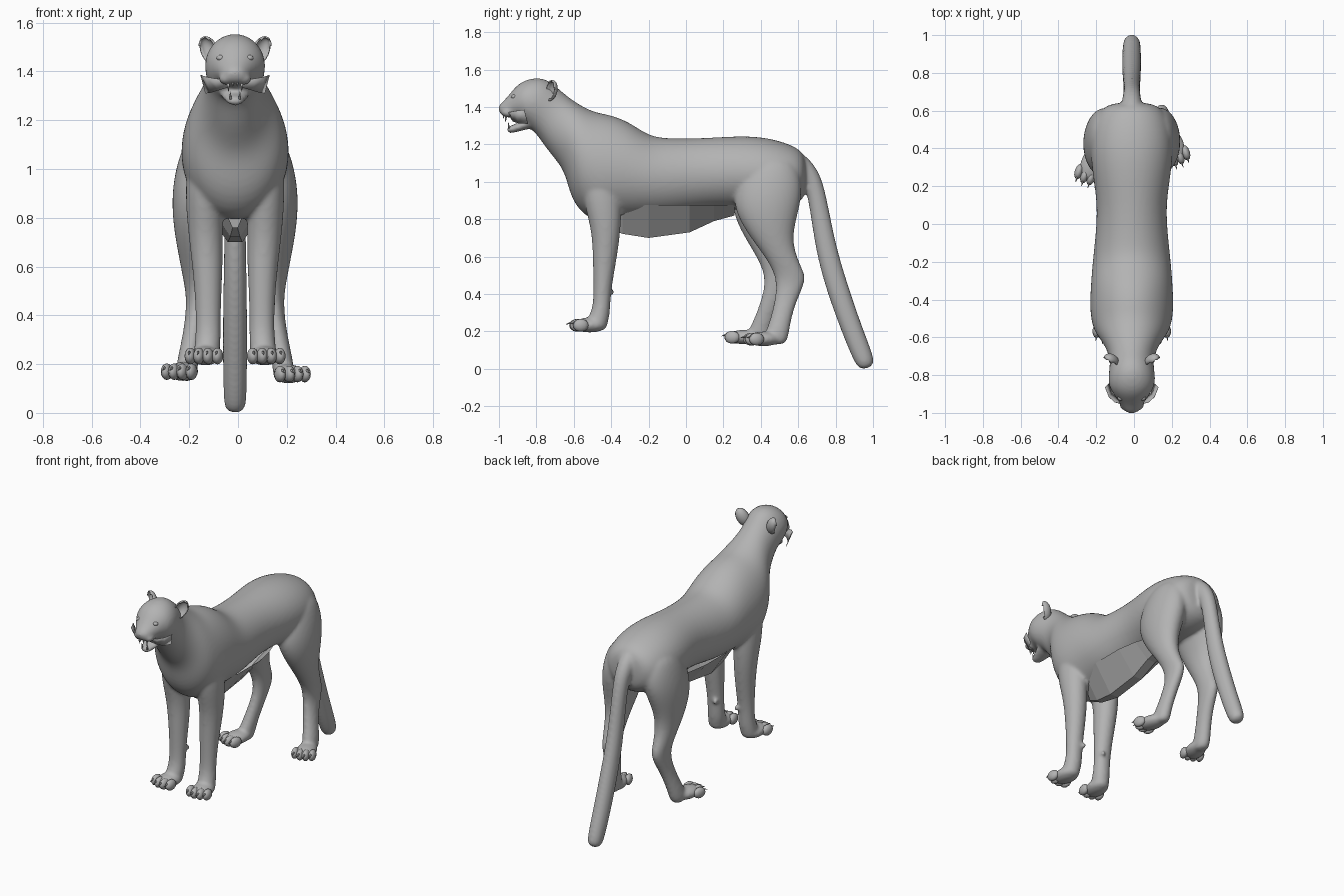
import bpy, bmesh, math
from mathutils import Vector, Matrix

if "Cube" in bpy.data.objects:
    bpy.data.objects.remove(bpy.data.objects["Cube"])

CX = -0.012  # body midline
grey = bpy.data.materials.new("plain grey")
grey.use_nodes = True
GREY = (0.45, 0.45, 0.45, 1)
grey.diffuse_color = GREY
grey.node_tree.nodes["Principled BSDF"].inputs["Base Color"].default_value = GREY


def finish(name, bm, smooth=True):
    bmesh.ops.recalc_face_normals(bm, faces=bm.faces)
    me = bpy.data.meshes.new(name)
    bm.to_mesh(me)
    bm.free()
    ob = bpy.data.objects.new(name, me)
    bpy.context.collection.objects.link(ob)
    me.materials.append(grey)
    for p in me.polygons:
        p.use_smooth = smooth
    return ob


def loft(bm, stations, n=16):
    """Elliptic rings: two opposite edge points (y, z), then x centre and half width."""
    rings = []
    for ya, za, yb, zb, x, hw in stations:
        a, b = Vector((x, ya, za)), Vector((x, yb, zb))
        mid, half = (a + b) / 2, (a - b) / 2
        rings.append([bm.verts.new(mid + half * math.cos(t) + Vector((hw * math.sin(t), 0, 0)))
                      for t in (2 * math.pi * k / n for k in range(n))])
    for r, s in zip(rings, rings[1:]):
        for k in range(n):
            j = (k + 1) % n
            bm.faces.new((r[k], r[j], s[j], s[k]))
    bm.faces.new(rings[0])
    bm.faces.new(rings[-1])


def ball(bm, loc, size, rot=None, seg=16):
    m = Matrix.Translation(loc) @ (rot or Matrix()) @ Matrix.Diagonal((*size, 1))
    return bmesh.ops.create_uvsphere(bm, u_segments=seg, v_segments=seg // 2 + 2, radius=1, matrix=m)["verts"]


def spike(bm, base, tip, r):
    d = Vector(tip) - Vector(base)
    m = Matrix.Translation(Vector(base) + d / 2) @ d.to_track_quat('Z', 'Y').to_matrix().to_4x4()
    bmesh.ops.create_cone(bm, cap_ends=True, segments=8, radius1=r, radius2=0.001, depth=d.length, matrix=m)


# Torso, neck and head: top edge, bottom edge, half width
trunk = [
    (.645, 1.13, .645, .96, .09), (.60, 1.19, .62, .88, .18), (.45, 1.24, .48, .83, .228),
    (.30, 1.252, .28, .85, .218), (.1, 1.237, .1, .85, .182), (-.1, 1.235, -.1, .81, .2),
    (-.2, 1.25, -.22, .805, .213), (-.30, 1.325, -.36, .80, .222), (-.40, 1.365, -.50, .77, .228),
    (-.48, 1.375, -.61, .88, .213), (-.55, 1.405, -.64, 1.02, .18), (-.62, 1.45, -.675, 1.09, .142),
    (-.68, 1.50, -.745, 1.17, .118), (-.73, 1.545, -.80, 1.255, .12), (-.79, 1.562, -.84, 1.285, .128),
    (-.86, 1.548, -.87, 1.315, .122), (-.91, 1.515, -.90, 1.335, .095), (-.95, 1.46, -.94, 1.34, .067),
    (-.985, 1.425, -.98, 1.348, .046), (-1.005, 1.405, -1.0, 1.37, .028)]
foreleg = [
    (-.52, 1.12, -.38, 1.12, .12, .06), (-.57, .95, -.34, .94, .128, .082), (-.505, .75, -.345, .75, .122, .074),
    (-.50, .6, -.37, .58, .112, .063), (-.495, .42, -.40, .42, .11, .052), (-.50, .32, -.405, .30, .11, .053),
    (-.53, .27, -.415, .25, .115, .056), (-.53, .215, -.43, .20, .12, .05)]
hindleg = [
    (.36, 1.14, .57, 1.14, .125, .07), (.28, 1.03, .62, 1.03, .14, .10), (.24, .89, .625, .91, .15, .113),
    (.30, .76, .585, .78, .168, .088),
    (.39, .64, .57, .66, .168, .066), (.46, .54, .62, .54, .162, .05), (.485, .45, .65, .48, .156, .043),
    (.47, .35, .59, .36, .168, .041), (.445, .25, .56, .25, .188, .043), (.42, .2, .55, .17, .198, .046),
    (.43, .13, .53, .125, .20, .042)]

bm = bmesh.new()
loft(bm, [(a, b, c, d, CX, w) for a, b, c, d, w in trunk])
# Lower jaw
loft(bm, [(-.80, 1.37, -.80, 1.29, CX, .075), (-.87, 1.33, -.87, 1.275, CX, .06),
          (-.92, 1.305, -.92, 1.262, CX, .042), (-.965, 1.295, -.955, 1.255, CX, .028)])


def lean(y, z, side):
    """The right hind leg stands further forward."""
    return y - (0.12 * max(0, 1 - z / .95) if side < 0 else 0)


for side in (-1, 1):
    loft(bm, [(a, b, c, d, CX + side * x, w) for a, b, c, d, x, w in foreleg])
    loft(bm, [(lean(a, b, side), b, lean(c, d, side), d, CX + side * x, w) for a, b, c, d, x, w in hindleg])
    # Muzzle pad and dewclaw bump of the front leg
    ball(bm, (CX + side * .035, -.95, 1.37), (.034, .04, .026))
    ball(bm, (CX + side * .075, -.395, .41), (.014, .016, .016))

# Tail
tail = [(.56, 1.19, .54, 1.06, .06), (.65, 1.14, .60, 1.03, .055), (.725, 1.04, .635, .98, .048),
        (.76, .88, .66, .86, .044), (.795, .70, .685, .68, .046), (.835, .55, .72, .52, .049),
        (.89, .38, .77, .36, .051), (.945, .22, .83, .20, .051), (1.0, .08, .89, .05, .049),
        (1.012, .015, .93, -.015, .042)]
loft(bm, [(a, b, c, d, CX, w) for a, b, c, d, w in tail])

feet = []  # (centre, outward turn, side, half width)
for side in (-1, 1):
    feet.append((Vector((CX + side * .125, -.545, .236)), .12 * side, side, .072))
    feet.append((Vector((CX + side * (.228 if side > 0 else .222), .385 if side > 0 else .285,
                         .162 if side > 0 else .172)), .3 * side, side, .068))
for c, turn, side, w in feet:
    rot = Matrix.Rotation(turn, 4, 'Z')
    ball(bm, c + rot @ Vector((0, .03, -.002)), (w * .92, .10, .04), rot)
body = finish("body", bm)
m = body.modifiers.new("round", 'SUBSURF')
m.levels = m.render_levels = 2
m = body.modifiers.new("fuse", 'REMESH')
m.mode, m.voxel_size, m.use_smooth_shade = 'VOXEL', 0.01, True
m = body.modifiers.new("soften", 'SMOOTH')
m.factor, m.iterations = 0.5, 9

# Toes and claws
toes, claws = bmesh.new(), bmesh.new()
for c, turn, side, w in feet:
    rot = Matrix.Rotation(turn, 4, 'Z')
    for k in range(4):
        t = k - 1.5
        p = c + rot @ Vector((t * w * .52, -.042 + abs(t) * .012, -.003))
        ball(toes, p, (w * .33, .042, .034), rot, 12)
        spike(claws, p + rot @ Vector((0, -.025, .017)), p + rot @ Vector((0, -.058, .006)), .007)
finish("toes", toes)
finish("claws", claws)

# Belly flap hanging as a keel, pointed in front
bm = bmesh.new()
rows = []
for y, z, w, flat in ((-.42, .76, .06, .01), (-.34, .722, .12, .02), (-.2, .70, .15, .03),
                      (.02, .73, .15, .03), (.15, .79, .13, .03), (.26, .82, .09, .03)):
    rows.append([bm.verts.new((CX + x, y, h)) for x, h in ((-w, .875), (-flat, z), (flat, z), (w, .875))])
for r, s in zip(rows, rows[1:]):
    for k in range(3):
        bm.faces.new((r[k], r[k + 1], s[k + 1], s[k]))
finish("belly_flap", bm, False)

# Ears as open cups
bm = bmesh.new()
for side in (-1, 1):
    rot = Matrix.Rotation(side * .6, 4, 'Z') @ Matrix.Rotation(side * .5, 4, 'Y')
    verts = ball(bm, (0, 0, 0), (.04, .036, .062), None, 16)
    bmesh.ops.delete(bm, geom=[v for v in verts if v.co.y < -.012], context='VERTS')
    verts = [v for v in verts if v.is_valid]
    bmesh.ops.transform(bm, matrix=Matrix.Translation((CX + side * .108, -.725, 1.487)) @ rot, verts=verts)
ears = finish("ears", bm)
ears.modifiers.new("thickness", 'SOLIDIFY').thickness = 0.007

# Whisker plates curving out from the muzzle
bm = bmesh.new()
for side in (-1, 1):
    cols = []
    for x, y, lo, hi in ((.045, -.955, 1.335, 1.365), (.09, -.945, 1.322, 1.372),
                         (.122, -.915, 1.312, 1.378), (.142, -.865, 1.31, 1.385)):
        cols.append([bm.verts.new((CX + side * (x - dx), y + dx, z)) for z, dx in ((lo, .02), (hi, 0))])
    for a, b in zip(cols, cols[1:]):
        bm.faces.new((a[0], a[1], b[1], b[0]))
finish("whiskers", bm).modifiers.new("thickness", 'SOLIDIFY').thickness = 0.002

# Eyes, nose and teeth
bm = bmesh.new()
for side in (-1, 1):
    ball(bm, (CX + side * .058, -.918, 1.455), (.018, .018, .013))
finish("eyes", bm)
bm = bmesh.new()
ball(bm, (CX, -.985, 1.395), (.026, .016, .016))
finish("nose", bm)
bm = bmesh.new()
for side in (-1, 1):
    spike(bm, (CX + side * .028, -.962, 1.355), (CX + side * .027, -.965, 1.318), .007)
    spike(bm, (CX + side * .018, -.945, 1.285), (CX + side * .02, -.95, 1.318), .006)
    spike(bm, (CX + side * .009, -.975, 1.355), (CX + side * .009, -.977, 1.338), .005)
finish("teeth", bm)
